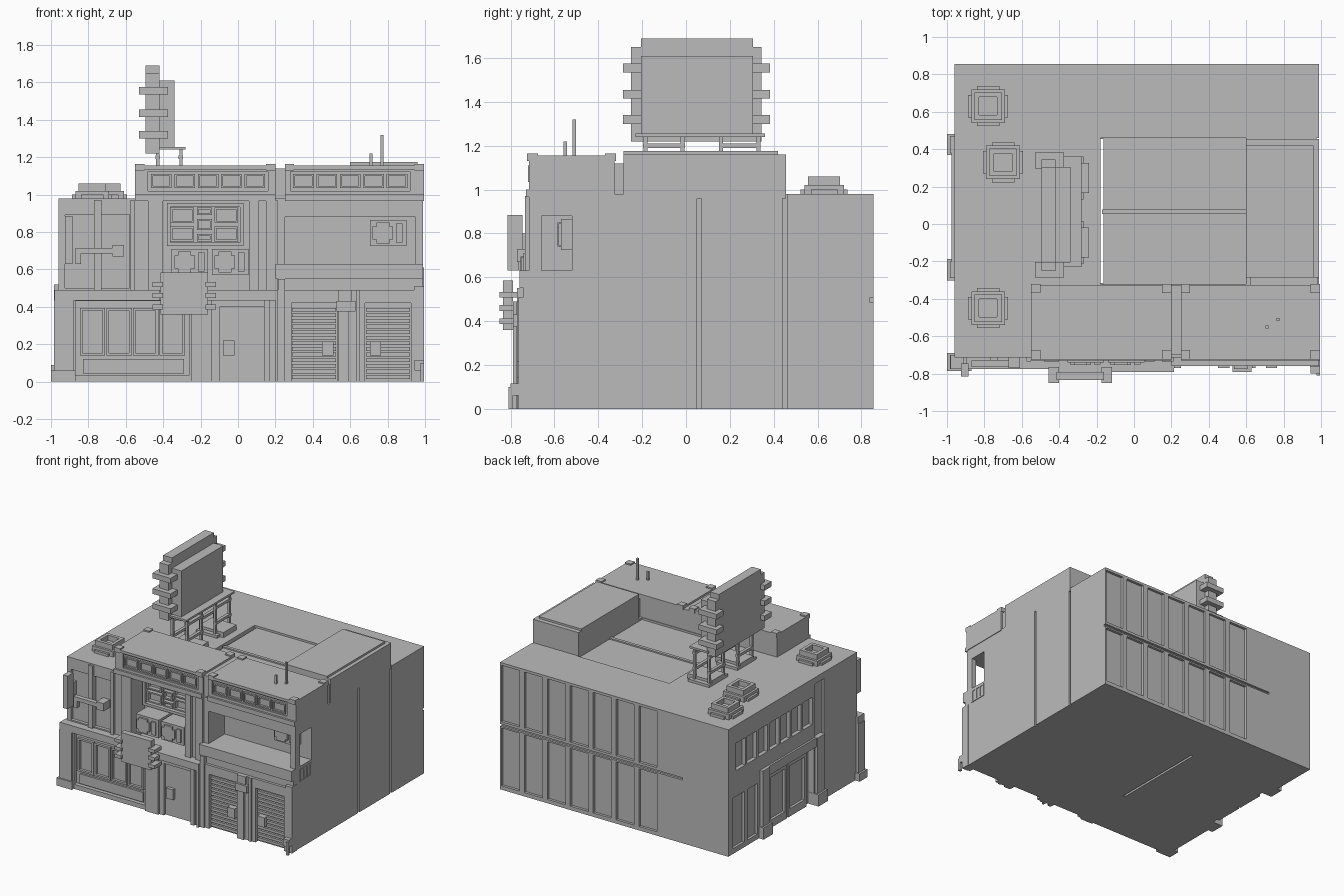
import bpy
import bmesh

old = bpy.data.objects.get("Cube")
if old:
    bpy.data.objects.remove(old, do_unlink=True)

grey = bpy.data.materials.new("plain_grey")
grey.use_nodes = True
tone = (0.5, 0.5, 0.5, 1)
grey.diffuse_color = tone
grey.node_tree.nodes["Principled BSDF"].inputs["Base Color"].default_value = tone


def solid(name, *parts):
    """One object made of boxes, each given as (x range, y range, z range)."""
    bm = bmesh.new()
    for spans in parts:
        cube = bmesh.ops.create_cube(bm, size=1)
        for v in cube["verts"]:
            v.co = [lo + (hi - lo) * (c + 0.5) for c, (lo, hi) in zip(v.co, spans)]
    mesh = bpy.data.meshes.new(name)
    bm.to_mesh(mesh)
    bm.free()
    mesh.materials.append(grey)
    ob = bpy.data.objects.new(name, mesh)
    bpy.context.collection.objects.link(ob)
    return ob


def around(centre, half):
    return (centre - half, centre + half)


def carve(ob, *holes):
    """Cut boxes out of an object."""
    cutters = []
    for hole in holes:
        cutter = solid("cutter", hole)
        cutter.hide_render = True
        mod = ob.modifiers.new("cut", "BOOLEAN")
        mod.operation, mod.solver, mod.object = "DIFFERENCE", "EXACT", cutter
        cutters.append(cutter)
    bpy.context.view_layer.update()
    graph = bpy.context.evaluated_depsgraph_get()
    mesh = bpy.data.meshes.new_from_object(ob.evaluated_get(graph))
    ob.modifiers.clear()
    ob.data = mesh
    for cutter in cutters:
        bpy.data.objects.remove(cutter, do_unlink=True)


def frame(name, xs, ys, zs, bar):
    """Rectangular frame facing the front."""
    (left, right), (low, high) = xs, zs
    return solid(name, ((left, left + bar), ys, zs), ((right - bar, right), ys, zs),
                 (xs, ys, (low, low + bar)), (xs, ys, (high - bar, high)))


# Main building with recesses
body = solid("building_body", ((-.96, .99), (-.715, .855), (0, .98)))
holes = [
    ((-.925, -.58), (-.8, -.69), (.5, .89)),      # left upper panel
    ((-.40, .06), (-.8, -.57), (.49, .965)),      # bay window
    ((.25, .95), (-.8, -.52), (.63, .88)),        # balcony
    ((.9, 1.1), (-.66, -.52), (.63, .88)),        # balcony side opening
    ((-.18, .6), (-.32, .46), (.965, 1.1)),       # sunken roof
    ((-.18, -.163), (-.315, .455), (-.1, 1.1)),   # roof slot
    ((-1.1, -.93), (-.19, .78), (.63, .84)),      # side window strip
    ((-1.1, -.91), (-.19, .37), (-.1, .5)),       # side entrance
    ((-1.1, -.945), (-.31, -.20), (.06, .93)),    # side pilaster niche
]
for low, high in ((.5, .62), (.66, .8)):
    holes.append(((-1.1, -.94), (low, high), (.04, .43)))
for edge in (.06, .45):
    holes.append(((.975, 1.1), around(edge, .01), (-.1, 1.1)))
carve(body, *holes)

# Rear wall panels in two rows
pitch = .196
rear = []
for i in range(7):
    left = .99 - pitch * (i + 1)
    for span in ((.03, .475), (.525, .96)):
        rear.append(((left + .03, left + pitch - .012), (.835, .9), span))
rear.append(((-.57, 1.1), (.838, .9), (.487, .505)))
carve(body, *rear)

# Lower front with shop window, door and shutter openings
lower = solid("lower_front", ((-.96, .99), (-.76, -.715), (0, .49)))
carve(lower, ((-.87, -.26), (-.9, -.73), (.02, .43)), ((-.1, .14), (-.9, -.74), (-.1, .4)),
      ((.285, .53), (-.9, -.725), (-.1, .42)), ((.68, .925), (-.9, -.725), (-.1, .42)))
solid("balcony_parapet", ((.2, .99), (-.76, -.70), (.55, .63)), ((.215, .99), (-.74, -.7), (.49, .55)))
solid("front_ledge", ((-.98, -.42), (-.775, -.7), (.435, .49)), ((-.42, .215), (-.79, -.7), (.435, .49)))
solid("front_corner_post", ((-.985, -.88), (-.775, -.7), (0, .435)), ((-1, -.87), (-.785, -.69), (0, .06)))
solid("door_posts", ((-.25, -.14), (-.775, -.7), (0, .435)), ((.14, .17), (-.78, -.7), (0, .435)),
      ((.2, .215), (-.79, -.7), (0, .435)))
solid("right_posts", ((.215, .25), (-.77, -.7), (0, .55)), ((.94, .995), (-.765, -.7), (0, .51)),
      ((.535, .59), (-.775, -.7), (0, .49)), ((.63, .65), (-.77, -.7), (0, .49)))
solid("shop_sill", ((-.87, -.26), (-.76, -.72), (.02, .035)), ((-.83, -.29), (-.745, -.72), (.045, .12)))
for i in range(4):
    left = -.845 + i * .142
    frame("shop_window", (left, left + .135), (-.75, -.72), (.14, .395), .014)
solid("door_box", ((-.08, -.02), (-.765, -.72), (.14, .22)))

# Roller shutters
for left in (.29, .685):
    slats = [((left, left + .235), (-.742, -.715), around(.025 + i * .03, .01)) for i in range(13)]
    solid("roller_shutter", *slats)
for x in (.48, .735):
    solid("shutter_lock", (around(x, .03), (-.77, -.72), (.14, .215)))
solid("wall_lamp", (around(.577, .05), (-.79, -.75), (.375, .43)), (around(.577, .03), (-.775, -.75), (.43, .49)))
solid("kerb_post", ((.975, .995), (-.81, -.79), (0, .1)), ((.945, .995), (-.8, -.75), (.06, .115)))

# Left upper front: blade sign, drain pipes
solid("blade_sign", ((-.925, -.885), (-.815, -.745), (.63, .885)), ((-.915, -.895), (-.76, -.69), (.7, .8)))
solid("drain_pipe", (around(-.75, .02), (-.73, -.68), (.49, .97)), ((-.87, -.64), (-.765, -.73), (.685, .715)),
      ((-.87, -.84), (-.765, -.73), (.63, .715)), ((-.67, -.61), (-.77, -.68), (.67, .73)))

# Bay window: columns, grid and cooling units
solid("bay_columns", ((-.575, -.55), (-.735, -.7), (.49, .97)), ((-.48, -.40), (-.735, -.57), (.49, .97)),
      ((.06, .11), (-.735, -.57), (.49, .97)), ((.15, .21), (-.735, -.7), (.49, .97)))
frame("bay_window_frame", (-.38, .03), (-.62, -.56), (.725, .955), .02)
for xs, rows in (((-.36, -.235), ((.75, .83), (.85, .93))), ((.0, -.125), ((.75, .83), (.85, .93))),
                 ((-.22, -.14), ((.75, .79), (.81, .87), (.89, .93)))):
    for zs in rows:
        frame("bay_pane", (min(xs), max(xs)), (-.6, -.56), zs, .01)


def cooling_unit(left, low, front, back):
    solid("cooling_unit", ((left, left + .195), (front, back), (low, low + .14)),
          (around(left + .07, .055), (front - .015, front), around(low + .07, .035)),
          (around(left + .07, .035), (front - .015, front), around(low + .07, .055)),
          ((left + .14, left + .175), (front - .012, front), (low + .02, low + .12)))


cooling_unit(-.355, .57, -.74, -.57)
cooling_unit(-.14, .57, -.74, -.57)
cooling_unit(.705, .725, -.57, -.51)

# Hanging front sign with side slats
solid("front_sign", ((-.415, -.16), (-.835, -.79), (.36, .585)))
for x in (-.43, -.145):
    for z in (.4, .46, .52):
        solid("front_sign_slat", (around(x, .028), (-.85, -.765), around(z, .013)))

# Raised parapet blocks with strip windows
for left, right, first, count in ((-.55, .2, -.465, 5), (.25, .995, .295, 5)):
    block = solid("parapet_block", ((left, right), (-.715, -.325), (.97, 1.155)))
    step = .125
    strip = (first - .015, first + step * count)
    carve(block, (strip, (-.8, -.705), (1.02, 1.125)))
    solid("parapet_rim", ((left, right), (-.73, -.7), (.965, 1.0)), ((left, right), (-.725, -.7), (1.135, 1.155)))
    for i in range(count):
        frame("parapet_pane", (first + i * step, first + i * step + .11), (-.72, -.7), (1.035, 1.11), .01)
    for x in (left + .025, right - .025):
        for y in (-.7, -.345):
            solid("parapet_corner", (around(x, .025), around(y, .025), (1.13, 1.165)))
solid("parapet_link", ((.2, .25), (-.7, -.325), (.97, 1.14)))
solid("roof_block", ((.6, .96), (-.285, .42), (.96, 1.175)), ((.6, .99), (-.285, .455), (.96, 1.16)),
      ((.62, .98), (-.33, -.28), (.96, 1.12)))
solid("antennas", (around(.77, .008), around(-.51, .008), (1.15, 1.32)),
      (around(.71, .008), around(-.55, .008), (1.15, 1.22)))
solid("skylight_rails", ((-.17, .6), around(.065, .012), (.95, .975)))

# Right side vent window
frame_ys, frame_zs = (-.66, -.52), (.51, .61)
solid("side_vent", ((.98, .995), frame_ys, (.51, .52)), ((.98, .995), frame_ys, (.6, .61)),
      *[((.98, .995), around(-.653 + i * .042, .007), frame_zs) for i in range(4)])

# Left side windows and entrance
for i in range(8):
    solid("side_mullion", ((-.96, -.925), around(-.18 + i * .136, .011), (.63, .84)))
for y in (.425, -.245):
    solid("entrance_pilaster", ((-.985, -.9), around(y, .045), (0, .52)), ((-1, -.9), around(y, .057), (0, .09)))
solid("entrance_lintel", ((-.975, -.9), (-.2, .38), (.45, .52)))
for y in (.21, -.03):
    solid("entrance_door", ((-.93, -.9), around(y, .11), (0, .06)), ((-.93, -.9), around(y, .11), (.39, .43)),
          *[((-.93, -.9), around(y + side * .1, .012), (0, .43)) for side in (-1, 1)])

# Roof vents
for x, y in ((-.78, .63), (-.70, .33), (-.78, -.45)):
    vent = solid("roof_vent", (around(x, .073), around(y, .073), (.97, 1.06)))
    carve(vent, (around(x, .048), around(y, .048), (1.02, 1.1)))
    solid("roof_vent_base", (around(x, .107), around(y, .06), (.97, 1.0)),
          (around(x, .06), around(y, .107), (.97, 1.0)), (around(x, .09), around(y, .09), (.97, 1.02)))

# Rooftop billboard on two open towers
solid("billboard", ((-.495, -.42), (-.25, .345), (1.22, 1.65)), ((-.495, -.42), (-.205, .305), (1.65, 1.69)),
      ((-.42, -.34), (-.205, .305), (1.25, 1.61)))
for y in (-.245, .34):
    for z in (1.32, 1.435, 1.555):
        solid("billboard_slat", ((-.53, -.375), around(y, .042), around(z, .02)))
solid("billboard_platform", ((-.44, -.28), (-.23, .36), (1.24, 1.255)))
for y in (-.1, .245):
    legs = [(around(x, .009), around(y + s * .085, .009), (.97, 1.24)) for x in (-.43, -.305) for s in (-1, 1)]
    rails = [(around(x, .012), around(y, .095), around(z, .01)) for x in (-.43, -.305) for z in (1.08, 1.2)]
    solid("tower", *legs, *rails)
    solid("tower_base", ((-.45, -.27), around(y, .115), (.97, 1.0)), ((-.45, -.24), around(y, .08), (.97, 1.02)))
